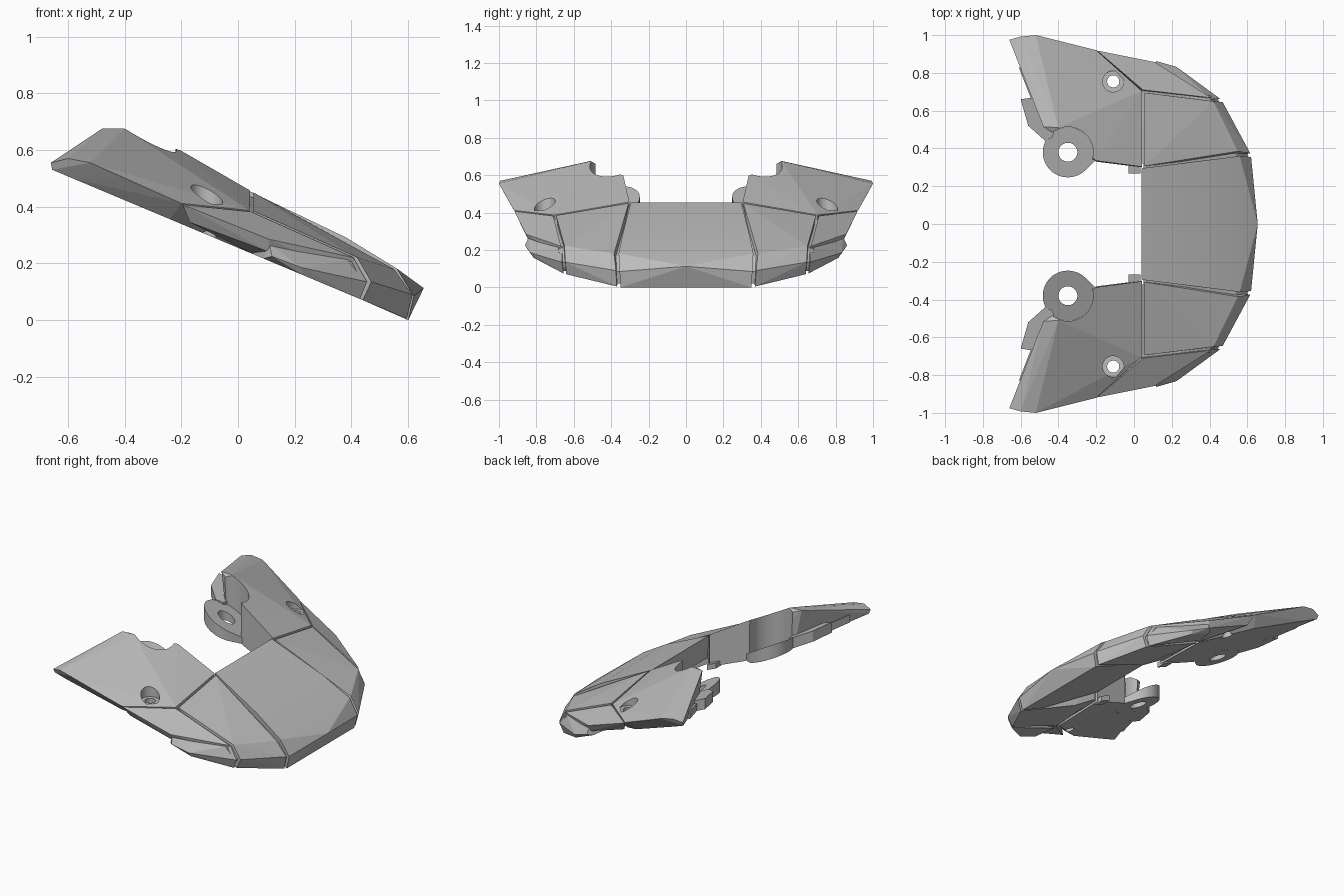
import bpy, bmesh, math
from mathutils import Matrix

cube = bpy.data.objects.get("Cube")
if cube:
    bpy.data.objects.remove(cube)

grey = bpy.data.materials.new("plain grey")
grey.use_nodes = True
grey.diffuse_color = (0.5, 0.5, 0.5, 1)
grey.node_tree.nodes["Principled BSDF"].inputs["Base Color"].default_value = (0.5, 0.5, 0.5, 1)

SLOPE = 0.42


def base(x, y, lift=0):
    """Point on the sloping underside plane."""
    return (x, y, 0.255 - SLOPE * x + lift)


def finish(name, bm):
    mesh = bpy.data.meshes.new(name)
    bmesh.ops.recalc_face_normals(bm, faces=bm.faces)
    bm.to_mesh(mesh)
    bm.free()
    mesh.materials.append(grey)
    ob = bpy.data.objects.new(name, mesh)
    bpy.context.collection.objects.link(ob)
    return ob


def hull(name, points):
    """Faceted convex solid around a few corner points."""
    bm = bmesh.new()
    for p in points:
        bm.verts.new(p)
    out = bmesh.ops.convex_hull(bm, input=bm.verts)
    loose = {v for v in out["geom_interior"] + out["geom_unused"] if isinstance(v, bmesh.types.BMVert)}
    bmesh.ops.delete(bm, geom=list(loose), context="VERTS")
    bmesh.ops.dissolve_limit(bm, angle_limit=0.01, verts=bm.verts, edges=bm.edges)
    return finish(name, bm)


def cutter(name, x, y, z, radius, depth):
    """Hidden upright cylinder for boolean cuts."""
    bm = bmesh.new()
    bmesh.ops.create_cone(bm, cap_ends=True, segments=48, radius1=radius, radius2=radius,
                          depth=depth, matrix=Matrix.Translation((x, y, z)))
    ob = finish(name, bm)
    ob.hide_render = True
    ob.hide_set(True)
    return ob


def cut(ob, tool):
    mod = ob.modifiers.new("cut", "BOOLEAN")
    mod.operation = "DIFFERENCE"
    mod.solver = "EXACT"
    mod.object = tool


def mirror(ob):
    mod = ob.modifiers.new("mirror", "MIRROR")
    mod.use_axis = (False, True, False)
    mod.use_clip = False


# Middle panel, gently rounded on top, with a sloping hollow underside
middle = []
for s in (-1, 1):
    middle += [(0.04, s * 0.295, 0.455), (0.38, s * 0.337, 0.292), (0.56, s * 0.36, 0.182),
               (0.62, s * 0.355, 0.085), (0.6, s * 0.35, 0.0),
               (0.045, s * 0.29, 0.31), (0.45, s * 0.34, 0.066)]
middle.append((0.655, 0, 0.113))
middle_panel = hull("middle_panel", middle)
middle_panel.data.shade_smooth()
middle_panel.data.set_sharp_from_angle(angle=math.radians(9))

# Inner side panels
mirror(hull("side_panel", [
    (0.055, 0.307, 0.45), (0.055, 0.695, 0.385), (0.42, 0.65, 0.222), (0.55, 0.385, 0.18),
    (0.615, 0.375, 0.09), (0.47, 0.645, 0.135), base(0.595, 0.37), base(0.44, 0.64),
    base(0.055, 0.31, 0.03), base(0.2, 0.32), base(0.06, 0.66)]))

# Outer side panels: sloping top plate over a stepped lower rim
mirror(hull("outer_panel", [
    (0.047, 0.71, 0.382), (-0.195, 0.918, 0.407), (0.11, 0.857, 0.285), (0.41, 0.668, 0.22),
    (0.4, 0.66, 0.16), (0.11, 0.835, 0.24), (-0.17, 0.88, 0.345),
    base(-0.1, 0.83, 0.03), base(0.05, 0.68)]))
mirror(hull("outer_rim", [
    (0.41, 0.66, 0.215), (0.455, 0.664, 0.135), (0.225, 0.832, 0.185), (0.12, 0.862, 0.225),
    (0.11, 0.84, 0.27), base(0.43, 0.655), base(0.23, 0.815), base(0.09, 0.83),
    base(0.05, 0.7), (0.1, 0.7, 0.3)]))

# Recessed ribs closing the seams
mirror(hull("inner_seam_rib", [
    (0.05, 0.28, 0.435), (0.05, 0.32, 0.435), (0.54, 0.35, 0.165), (0.54, 0.39, 0.165),
    (0.6, 0.35, 0.085), (0.6, 0.38, 0.085), base(0.58, 0.34, 0.01), base(0.58, 0.38, 0.01),
    (0.05, 0.28, 0.32), (0.05, 0.32, 0.32)]))
mirror(hull("outer_seam_rib", [
    (0.03, 0.67, 0.37), (0.05, 0.73, 0.36), (0.41, 0.64, 0.212), (0.4, 0.68, 0.205),
    (0.455, 0.635, 0.135), (0.44, 0.67, 0.135), base(0.42, 0.64, 0.01), base(0.42, 0.66, 0.01),
    base(0.04, 0.68, 0.02), base(0.04, 0.74, 0.02)]))
mirror(hull("wing_seam_rib", [
    (0.02, 0.32, 0.448), (0.07, 0.32, 0.425), (0.02, 0.69, 0.38), (0.07, 0.69, 0.36),
    base(0.02, 0.32, 0.02), base(0.07, 0.32, 0.03), base(0.02, 0.66, 0.02), base(0.07, 0.66, 0.02)]))

# Raised wings with an upright recess for the mounting lug and a bolt hole
wing = hull("wing", [
    (-0.66, 0.975, 0.555), (-0.6, 0.992, 0.57), (-0.52, 1.0, 0.555), (-0.4, 0.97, 0.5),
    (-0.2, 0.92, 0.412), (0.04, 0.705, 0.387), (0.043, 0.303, 0.457), (-0.2, 0.335, 0.597),
    (-0.4, 0.51, 0.675), (-0.48, 0.515, 0.675),
    base(-0.655, 0.965), base(-0.58, 0.95), base(-0.44, 0.5), base(-0.2, 0.33),
    base(0.04, 0.3, 0.01), base(0.04, 0.67), base(-0.24, 0.86)])
lug_x, lug_y = -0.35, 0.38
bolt_x, bolt_y = -0.11, 0.755
cut(wing, cutter("recess_cutter", lug_x, lug_y, 0.5, 0.134, 1.0))
cut(wing, cutter("bolt_seat_cutter", bolt_x, bolt_y, 0.61, 0.056, 0.4))
cut(wing, cutter("bolt_hole_cutter", bolt_x, bolt_y, 0.4, 0.032, 1.0))
mirror(wing)

# Low ledges along the back of each wing
mirror(hull("back_ledge", [base(x, y, h) for h in (0, 0.07) for x, y in (
    (-0.6, 0.66), (-0.53, 0.67), (-0.42, 0.51), (-0.43, 0.46), (-0.47, 0.44), (-0.56, 0.52))]))
mirror(hull("back_step", [base(x, y, h) for h in (0, 0.05) for x, y in (
    (-0.61, 0.83), (-0.5, 0.8), (-0.48, 0.65), (-0.54, 0.65))]))

# Mounting lugs: upright walls, top parallel to the wing's inner facet
outline = [(lug_x + 0.133 * math.cos(a), lug_y + 0.133 * math.sin(a))
           for a in (i * math.tau / 48 for i in range(48))]
outline += [(-0.2, 0.34), (-0.2, 0.42)]
lug = hull("mounting_lug", [base(x, y) for x, y in outline] + [
    (x, y, 0.46 - 0.58 * (x - lug_x) - 0.18 * (y - lug_y)) for x, y in outline])
cut(lug, cutter("lug_hole_cutter", lug_x, lug_y, 0.4, 0.05, 1.0))
mirror(lug)

# Small hinge tabs at the inner corners
mirror(hull("hinge_tab", [base(x, y, h) for h in (0, 0.035) for x, y in (
    (-0.03, 0.268), (0.035, 0.268), (0.035, 0.33), (-0.03, 0.33))]))
